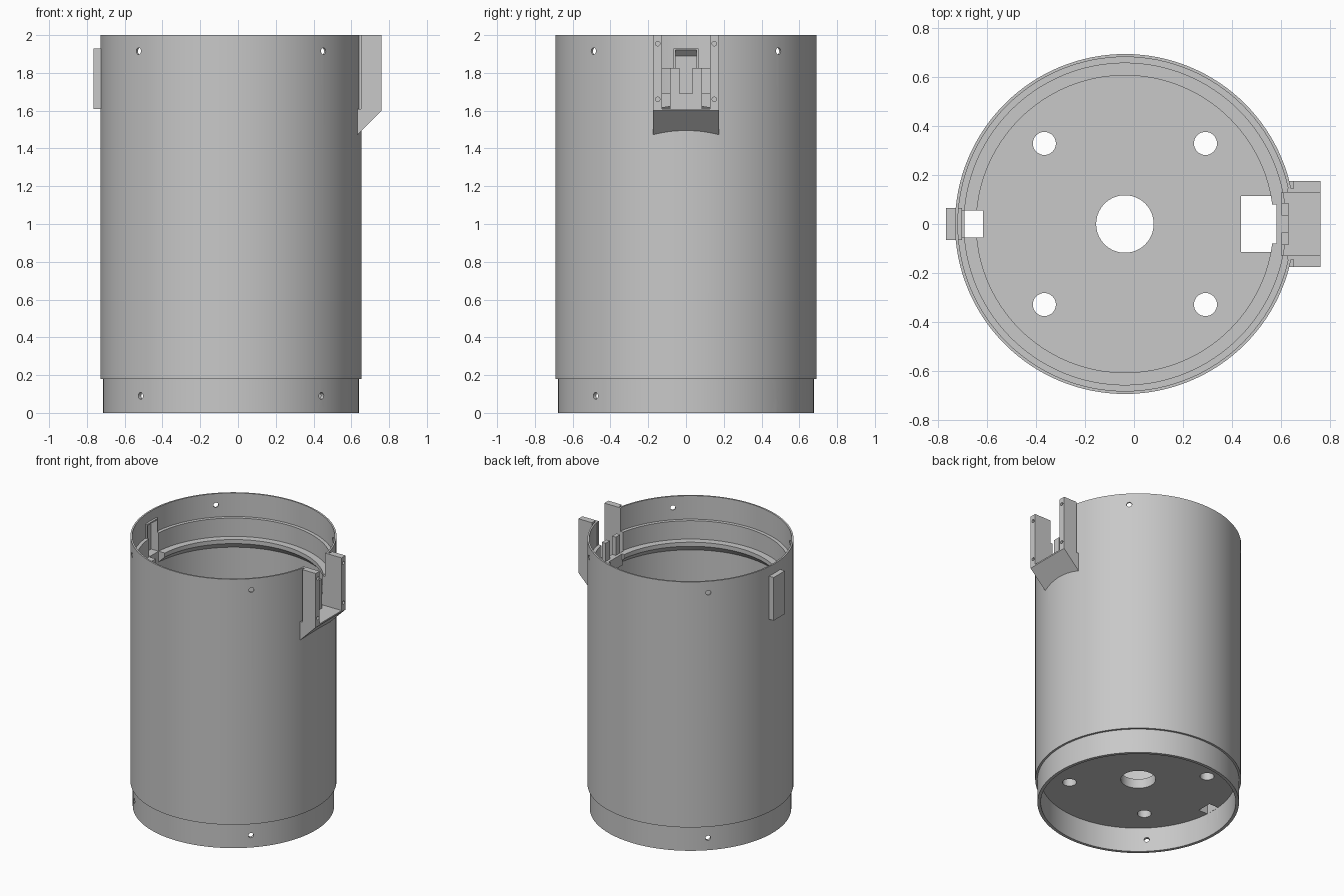
import bpy, bmesh, math
from mathutils import Matrix, Vector

if "Cube" in bpy.data.objects:
    bpy.data.objects.remove(bpy.data.objects["Cube"])

AX = -0.037      # x of the tube's axis
SEG = 128

grey = bpy.data.materials.new("plain grey")
grey.diffuse_color = (0.58, 0.58, 0.58, 1)
grey.use_nodes = True
grey.node_tree.nodes["Principled BSDF"].inputs["Base Color"].default_value = grey.diffuse_color


def finish(name, bm):
    bmesh.ops.recalc_face_normals(bm, faces=bm.faces)
    me = bpy.data.meshes.new(name)
    bm.to_mesh(me)
    bm.free()
    me.materials.append(grey)
    ob = bpy.data.objects.new(name, me)
    bpy.context.collection.objects.link(ob)
    return ob


def box(name, x0, x1, y0, y1, z0, z1):
    bm = bmesh.new()
    size = Matrix.Diagonal((x1 - x0, y1 - y0, z1 - z0, 1))
    mid = Matrix.Translation(((x0 + x1) / 2, (y0 + y1) / 2, (z0 + z1) / 2))
    bmesh.ops.create_cube(bm, size=1, matrix=mid @ size)
    return finish(name, bm)


def prism(name, xz, y0, y1):
    """Extrude an x-z outline along y."""
    bm = bmesh.new()
    face = bm.faces.new([bm.verts.new((x, y0, z)) for x, z in xz])
    new = bmesh.ops.extrude_face_region(bm, geom=[face])["geom"]
    bmesh.ops.translate(bm, vec=(0, y1 - y0, 0),
                        verts=[v for v in new if isinstance(v, bmesh.types.BMVert)])
    return finish(name, bm)


def rod(name, centre, direction, radius, length, seg=24):
    bm = bmesh.new()
    turn = Vector(direction).to_track_quat('Z', 'Y').to_matrix().to_4x4()
    bmesh.ops.create_cone(bm, cap_ends=True, segments=seg, radius1=radius,
                          radius2=radius, depth=length,
                          matrix=Matrix.Translation(centre) @ turn)
    return finish(name, bm)


def lathe(name, rz):
    """Revolve a closed r-z outline around the tube's axis."""
    bm = bmesh.new()
    rings = []
    for i in range(SEG):
        a = 2 * math.pi * i / SEG
        rings.append([bm.verts.new((AX + r * math.cos(a), r * math.sin(a), z)) for r, z in rz])
    n = len(rz)
    for i in range(SEG):
        p, q = rings[i], rings[(i + 1) % SEG]
        for j in range(n):
            k = (j + 1) % n
            bm.faces.new((p[j], q[j], q[k], p[k]))
    return finish(name, bm)


def boolean(target, tool, operation='DIFFERENCE'):
    mod = target.modifiers.new("cut", 'BOOLEAN')
    mod.operation = operation
    mod.solver = 'EXACT'
    mod.object = tool
    bpy.context.view_layer.objects.active = target
    bpy.ops.object.modifier_apply(modifier=mod.name)
    bpy.data.objects.remove(tool, do_unlink=True)


# Tube with spigot, floor, inner flange and top socket
tube = lathe("tube_body", [
    (0.677, 0), (0.677, 0.18), (0.692, 0.18), (0.692, 2), (0.68, 2), (0.68, 1.826),
    (0.655, 1.826), (0.655, 1.69), (0.605, 1.69), (0.605, 1.66), (0.655, 1.61),
    (0.655, 0.25), (0.117, 0.25), (0.117, 0.18), (0.655, 0.18), (0.655, 0)])

# Closed cable cover on the left wall
boolean(tube, box("cover", -0.765, -0.70, -0.065, 0.065, 1.61, 1.93), 'UNION')
boolean(tube, prism("pocket", [(-0.75, 1.69), (-0.60, 1.69), (-0.60, 1.92),
                               (-0.72, 1.92), (-0.75, 1.89)], -0.055, 0.055))

# Left cable passage through flange and floor
boolean(tube, box("flange_notch", -0.69, -0.60, -0.055, 0.055, 1.58, 1.72))
boolean(tube, box("floor_slot", -0.69, -0.615, -0.055, 0.055, 0.1, 0.24 + 0.06))

# Right-hand slot in the wall and flange, and the floor opening
boolean(tube, box("wall_slot", 0.60, 0.80, -0.128, 0.128, 1.61, 2.1))
boolean(tube, box("flange_gap", 0.50, 0.61, -0.08, 0.08, 1.58, 1.72))
boolean(tube, box("floor_window", 0.435, 0.58, -0.115, 0.115, 0.1, 0.3))

# Round holes in the floor, and screw holes in socket and spigot
for sx in (-1, 1):
    for sy in (-1, 1):
        boolean(tube, rod("floor_hole", (AX + sx * 0.328, sy * 0.328, 0.215),
                          (0, 0, 1), 0.047, 0.3, 32))
        for z in (0.09, 1.915):
            boolean(tube, rod("screw_hole", (AX + sx * 0.48, sy * 0.48, z),
                              (sx, sy, 0), 0.018, 0.2, 16))

# Bracket outside the slot: sloped shelf and two drilled prongs
parts = [tube]
parts.append(prism("bracket_shelf", [(0.62, 1.46), (0.655, 1.495), (0.76, 1.60),
                                     (0.76, 1.61), (0.62, 1.61)], -0.175, 0.175))
for s, side in ((-1, "front"), (1, "back")):
    y0, y1 = sorted((s * 0.128, s * 0.175))
    prong = box("bracket_prong_" + side, 0.65, 0.76, y0, y1, 1.605, 2)
    for z in (1.66, 1.955):
        boolean(prong, rod("prong_hole", (0.76, s * 0.15, z), (1, 0, 0), 0.012, 0.12, 16))
    y0, y1 = sorted((s * 0.128, s * 0.145))
    neck = box("bracket_neck_" + side, 0.625, 0.655, y0, y1, 1.605, 2)
    # Guide post inside the slot
    y0, y1 = sorted((s * 0.035, s * 0.085))
    post = box("guide_post_" + side, 0.60, 0.63, y0, y1, 1.68, 1.826)
    parts += [prong, neck, post]
parts.append(box("guide_base", 0.58, 0.63, -0.085, 0.085, 1.605, 1.69))

# Smooth round walls, keep edges crisp
for ob in parts:
    bpy.ops.object.select_all(action='DESELECT')
    ob.select_set(True)
    bpy.context.view_layer.objects.active = ob
    bpy.ops.object.shade_smooth_by_angle(angle=math.radians(30))
